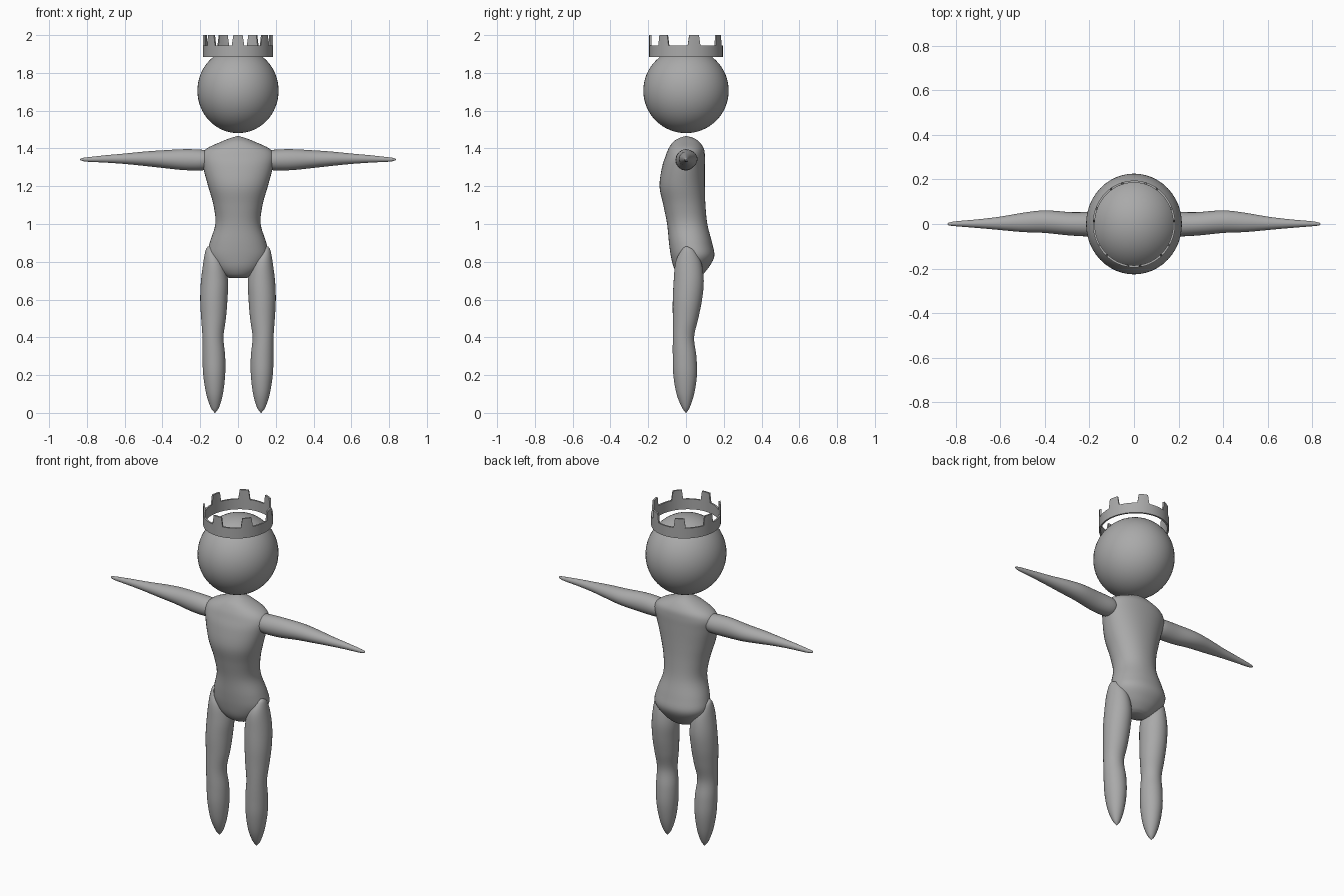
import bpy, bmesh
from math import sin, cos, pi, copysign
from mathutils import Vector

cube = bpy.data.objects.get("Cube")
if cube:
    bpy.data.objects.remove(cube, do_unlink=True)

GREY = (0.4, 0.4, 0.4, 1)
clay = bpy.data.materials.new("plain grey")
clay.use_nodes = True
clay.diffuse_color = GREY
clay.node_tree.nodes["Principled BSDF"].inputs["Base Color"].default_value = GREY


def finish(name, bm, angle):
    """Turn a bmesh into a smooth-shaded grey object."""
    bmesh.ops.recalc_face_normals(bm, faces=bm.faces)
    mesh = bpy.data.meshes.new(name)
    bm.to_mesh(mesh)
    bm.free()
    mesh.materials.append(clay)
    obj = bpy.data.objects.new(name, mesh)
    bpy.context.collection.objects.link(obj)
    bpy.ops.object.select_all(action="DESELECT")
    obj.select_set(True)
    bpy.context.view_layer.objects.active = obj
    bpy.ops.object.shade_smooth_by_angle(angle=angle)
    return obj


def resample(stations, steps=5):
    """Run a smooth spline through the section sizes."""
    p = [Vector(s) for s in stations]
    p = [2 * p[0] - p[1]] + p + [2 * p[-1] - p[-2]]
    out = []
    for a, b, c, d in zip(p, p[1:], p[2:], p[3:]):
        for k in range(steps):
            t = k / steps
            out.append(b + (c - a) * t / 2 + (a * 2 - b * 5 + c * 4 - d) * t * t / 2
                       + (b * 3 - a - c * 3 + d) * t ** 3 / 2)
    return out + [p[-2]]


def loft(name, stations, place, power=1.0, sides=40):
    """Skin oval sections (position, low a, high a, low b, high b)."""
    bm = bmesh.new()
    rings = []
    for t, a0, a1, b0, b1 in resample(stations):
        ring = []
        for k in range(sides):
            c, s = cos(2 * pi * k / sides), sin(2 * pi * k / sides)
            c, s = (copysign(abs(v) ** power, v) for v in (c, s))
            a = (a0 + a1) / 2 + c * (a1 - a0) / 2
            b = (b0 + b1) / 2 + s * (b1 - b0) / 2
            ring.append(bm.verts.new(place(t, a, b)))
        rings.append(ring)
    for low, high in zip(rings, rings[1:]):
        for k in range(sides):
            n = (k + 1) % sides
            bm.faces.new((low[k], low[n], high[n], high[k]))
    bm.faces.new(rings[0])
    bm.faces.new(rings[-1])
    return finish(name, bm, pi / 3)


# Torso: height, half width, front y, back y
torso = [
    (0.715, 0.05, -0.01, 0.06), (0.73, 0.08, -0.04, 0.085), (0.77, 0.125, -0.065, 0.12),
    (0.83, 0.16, -0.08, 0.15), (0.9, 0.15, -0.09, 0.138), (1.0, 0.12, -0.1, 0.113),
    (1.1, 0.13, -0.12, 0.103), (1.2, 0.158, -0.14, 0.1), (1.3, 0.185, -0.127, 0.1),
    (1.36, 0.194, -0.108, 0.1), (1.4, 0.165, -0.092, 0.094), (1.435, 0.09, -0.068, 0.07),
    (1.455, 0.04, -0.035, 0.04), (1.465, 0.005, -0.005, 0.005)]
loft("torso", [(z, -w, w, f, b) for z, w, f, b in torso], lambda t, a, b: (a, b, t), 0.93)

# Leg: height, inner x, outer x, front y, back y
leg = [
    (0, 0.121, 0.123, -0.001, 0.001), (0.03, 0.1, 0.145, -0.022, 0.02),
    (0.1, 0.08, 0.168, -0.05, 0.043), (0.2, 0.068, 0.184, -0.067, 0.058),
    (0.3, 0.068, 0.188, -0.07, 0.055), (0.4, 0.077, 0.188, -0.07, 0.043),
    (0.5, 0.064, 0.195, -0.07, 0.065), (0.6, 0.056, 0.2, -0.07, 0.085),
    (0.7, 0.053, 0.196, -0.065, 0.094), (0.8, 0.075, 0.183, -0.055, 0.08),
    (0.86, 0.12, 0.172, -0.025, 0.045), (0.88, 0.14, 0.16, -0.005, 0.01)]

# Arm: distance from the middle, front y, back y, lower z, upper z
arm = [
    (0.14, -0.04, 0.04, 1.3, 1.38), (0.18, -0.055, 0.053, 1.285, 1.392),
    (0.28, -0.052, 0.053, 1.285, 1.396), (0.4, -0.04, 0.061, 1.297, 1.39),
    (0.5, -0.036, 0.05, 1.308, 1.383), (0.6, -0.027, 0.033, 1.318, 1.373),
    (0.7, -0.018, 0.021, 1.325, 1.364), (0.8, -0.01, 0.012, 1.33, 1.353),
    (0.83, -0.006, 0.006, 1.336, 1.348), (0.837, -0.001, 0.001, 1.341, 1.343)]

for side, word in ((1, "left"), (-1, "right")):
    loft(word + "_leg", leg, lambda t, a, b: (side * a, b, t), sides=32)
    loft(word + "_arm", arm, lambda t, a, b: (side * t, a, b), sides=28)

# Head: slightly narrow ball floating above the torso
bm = bmesh.new()
bmesh.ops.create_uvsphere(bm, u_segments=48, v_segments=32, radius=1)
bmesh.ops.scale(bm, verts=bm.verts, vec=(0.215, 0.226, 0.225))
bmesh.ops.translate(bm, verts=bm.verts, vec=(0, 0, 1.706))
finish("head", bm, pi / 3)


def curved_block(bm, start, end, taper, z0, z1, steps):
    """Curved wall between two angles, narrowing towards the top."""
    sections = []
    for k in range(steps + 1):
        section = []
        for z, scale in ((z0, 1), (z1, taper)):
            ang = (start + end) / 2 + (end - start) * (k / steps - 0.5) * scale
            for r in (0.95, 1):
                section.append(bm.verts.new((0.185 * r * cos(ang), 0.195 * r * sin(ang), z)))
        sections.append([section[i] for i in (0, 1, 3, 2)])
    for one, two in zip(sections, sections[1:]):
        for i in range(4):
            j = (i + 1) % 4
            bm.faces.new((one[i], one[j], two[j], two[i]))
    bm.faces.new(sections[0])
    bm.faces.new(sections[-1])


# Crown: round band with seven tapered points, one at the front
bm = bmesh.new()
curved_block(bm, 0, 2 * pi, 1, 1.884, 1.945, 63)
bmesh.ops.remove_doubles(bm, verts=bm.verts, dist=0.0001)
for i in range(7):
    mid = -pi / 2 + i * 2 * pi / 7
    curved_block(bm, mid - 0.18, mid + 0.18, 0.75, 1.944, 2, 4)
finish("crown", bm, pi / 6)
